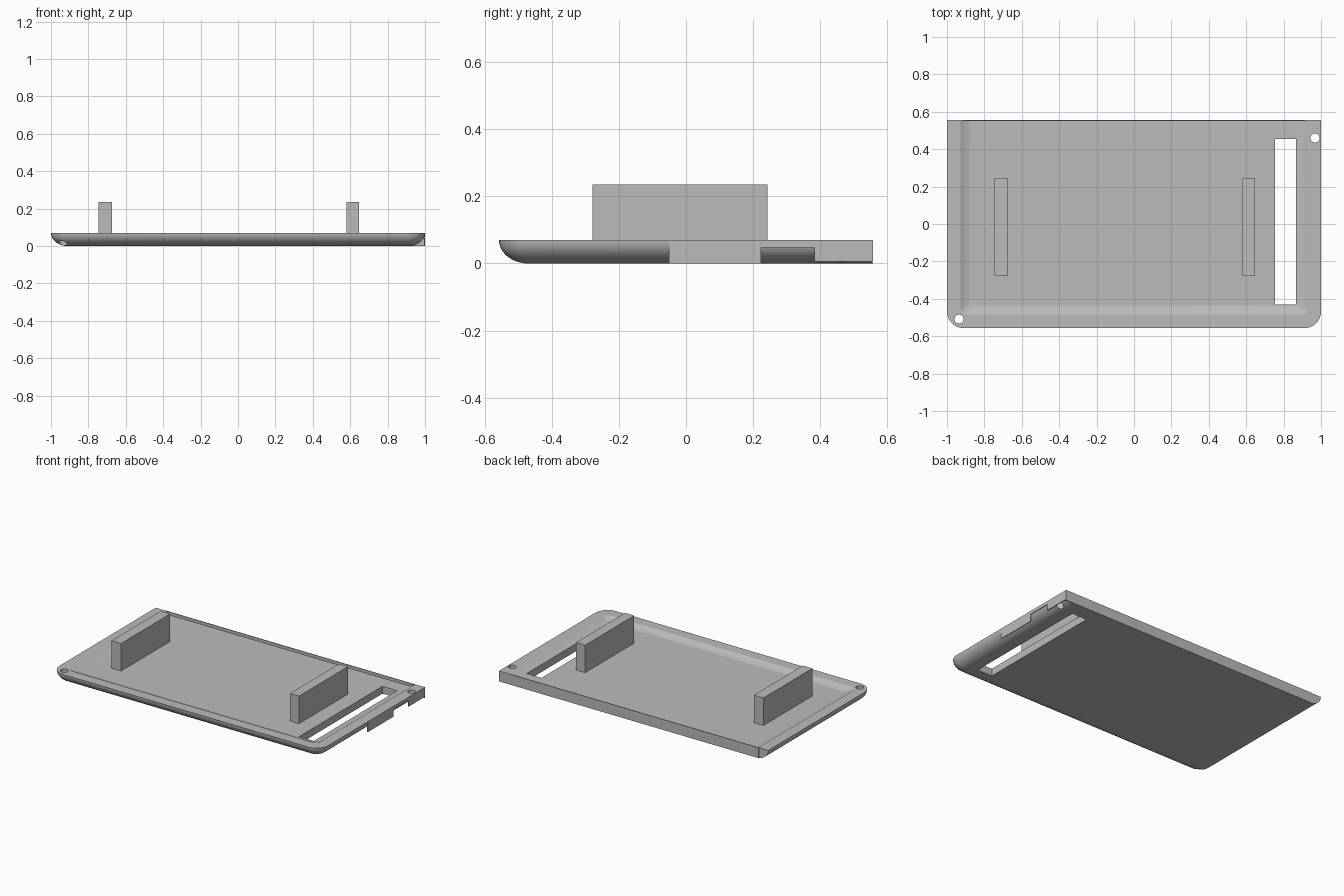
import bpy, bmesh, math

cube = bpy.data.objects.get("Cube")
if cube:
    bpy.data.objects.remove(cube, do_unlink=True)

grey = bpy.data.materials.new("plain_grey")
grey.use_nodes = True
grey.diffuse_color = (0.5, 0.5, 0.5, 1)
grey.node_tree.nodes["Principled BSDF"].inputs["Base Color"].default_value = (0.5, 0.5, 0.5, 1)

HALF_X, FRONT, BACK, TOP, FLOOR = 1.0, -0.557, 0.557, 0.07, 0.05
EDGE, CORNER, RIM = 0.088, 0.09, 0.072


def finish(name, bm):
    bmesh.ops.recalc_face_normals(bm, faces=bm.faces[:])
    mesh = bpy.data.meshes.new(name)
    bm.to_mesh(mesh)
    bm.free()
    mesh.materials.append(grey)
    obj = bpy.data.objects.new(name, mesh)
    bpy.context.collection.objects.link(obj)
    return obj


def box(name, x0, x1, y0, y1, z0, z1):
    bm = bmesh.new()
    bmesh.ops.create_cube(bm, size=1)
    for v in bm.verts:
        v.co.x = x1 if v.co.x > 0 else x0
        v.co.y = y1 if v.co.y > 0 else y0
        v.co.z = z1 if v.co.z > 0 else z0
    return finish(name, bm)


def u_ring(bm, inset, z, radius, steps=8):
    """U-shaped outline, open at the back, with two rounded front corners."""
    x, y, back = HALF_X - inset, FRONT + inset, BACK - 0.002
    pts = [(-x, back)]
    for side, start in ((-1, math.pi), (1, 1.5 * math.pi)):
        for i in range(steps + 1):
            a = start + i / steps * math.pi / 2
            pts.append((side * (x - radius) + radius * math.cos(a),
                        y + radius + radius * math.sin(a)))
    pts.append((x, back))
    return [bm.verts.new((px, py, z)) for px, py in pts]


# Tray: rounded underside, flat rim, concave blend to the floor
bm = bmesh.new()
rings = []
for i in range(13):
    t = i / 12 * math.pi / 2
    d = EDGE * math.sin(t)
    d_in = EDGE - d
    rings.append(u_ring(bm, d_in if i == 12 else EDGE * (1 - math.sin(t)),
                        TOP * (1 - math.cos(t)), max(CORNER - d_in, 0.002)))
for i in range(7):
    t = i / 6 * math.pi / 2
    rings.append(u_ring(bm, RIM + 0.05 * math.sin(t) ** 1.2,
                        FLOOR + (TOP - FLOOR) * (1 - math.sin(t)) ** 1.2, 0.03))
for a, b in zip(rings, rings[1:]):
    for j in range(len(a) - 1):
        bm.faces.new((a[j], a[j + 1], b[j + 1], b[j]))
bm.faces.new(rings[0])
bm.faces.new(rings[-1])
bm.faces.new([r[0] for r in rings] + [r[-1] for r in reversed(rings)])
tray = finish("tray", bm)

# Cutters: long slot and two round holes
cutters = [box("slot_cutter", 0.755, 0.865, -0.43, 0.455, -0.1, 0.2)]
for hx, hy in ((-0.935, -0.508), (0.968, 0.46)):
    bm = bmesh.new()
    bmesh.ops.create_cone(bm, cap_ends=True, segments=24, radius1=0.024, radius2=0.024, depth=0.4)
    bmesh.ops.translate(bm, verts=bm.verts[:], vec=(hx, hy, 0))
    cutters.append(finish("hole_cutter", bm))
for c in cutters:
    c.hide_render = True
    mod = tray.modifiers.new("cut", "BOOLEAN")
    mod.operation, mod.solver, mod.object = "DIFFERENCE", "EXACT", c
bpy.context.view_layer.update()
graph = bpy.context.evaluated_depsgraph_get()
cut_mesh = bpy.data.meshes.new_from_object(tray.evaluated_get(graph))
tray.modifiers.clear()
tray.data = cut_mesh
for c in cutters:
    bpy.data.objects.remove(c, do_unlink=True)

# Smooth curved faces, keep level faces flat
bpy.ops.object.select_all(action="DESELECT")
tray.select_set(True)
bpy.context.view_layer.objects.active = tray
bpy.ops.object.shade_smooth_by_angle(angle=math.radians(30))
for p in tray.data.polygons:
    if max(abs(c) for c in p.normal) > 0.9999:
        p.use_smooth = False

# Thin back wall, square at the left end
box("back_wall", -0.93, HALF_X, BACK - 0.005, BACK, 0, TOP)

# Thin left side skirt with an open notch
skirt = HALF_X - 0.005
box("side_skirt_middle", skirt, HALF_X, -0.05, 0.223, 0, TOP)
box("side_skirt_strip", skirt, HALF_X, 0.223, 0.383, 0.048, TOP)
box("side_skirt_rear", skirt, HALF_X, 0.383, BACK - 0.005, 0.006, TOP)

# Upright blocks standing on the floor
box("right_block", -0.745, -0.674, -0.278, 0.242, FLOOR - 0.01, 0.235)
box("left_block", 0.58, 0.648, -0.278, 0.242, FLOOR - 0.01, 0.235)
